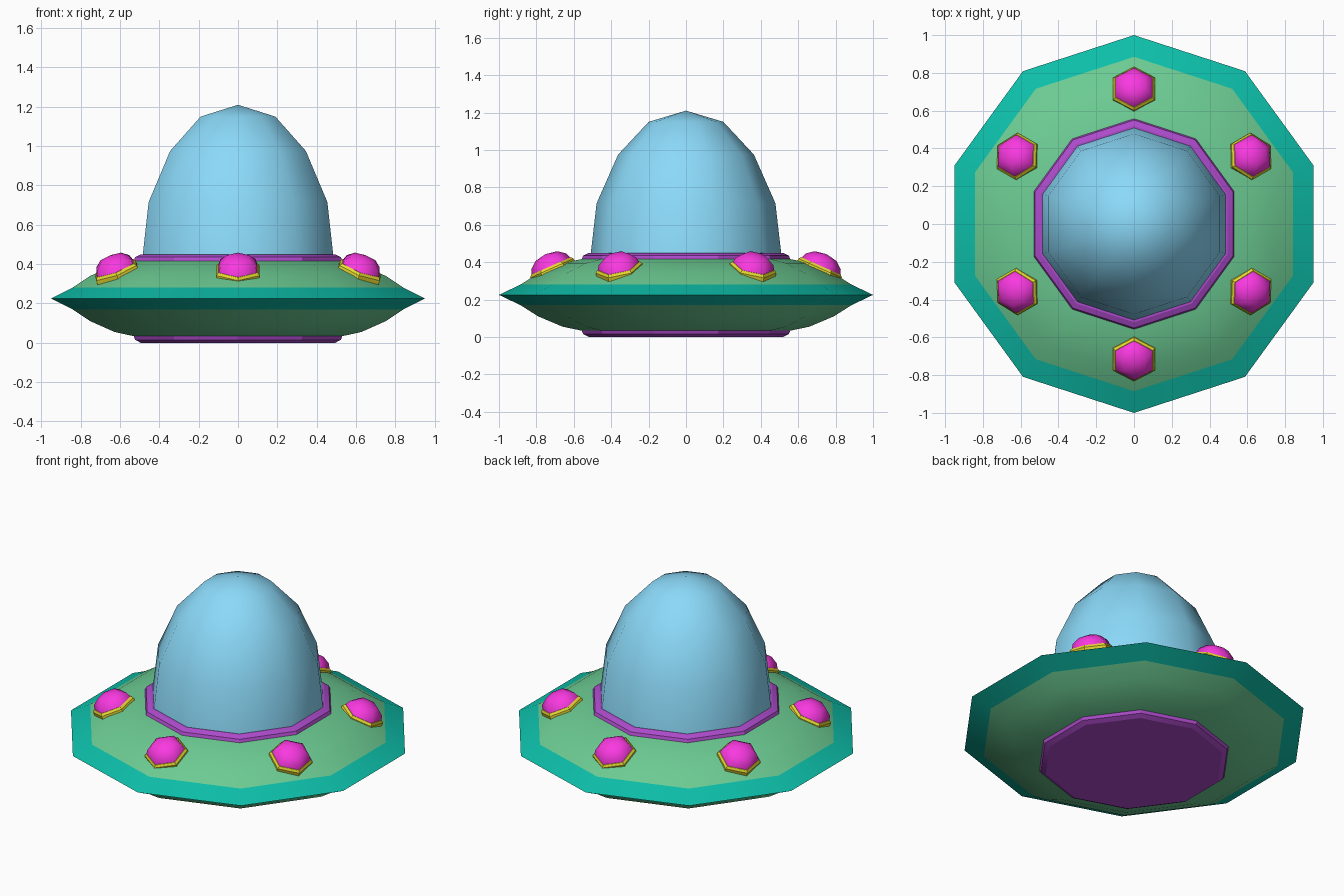
import bpy, bmesh
from math import sin, cos, pi, radians
from mathutils import Matrix

if "Cube" in bpy.data.objects:
    bpy.data.objects.remove(bpy.data.objects["Cube"])


def material(name, rgb):
    m = bpy.data.materials.new(name)
    m.diffuse_color = (*rgb, 1)
    m.use_nodes = True
    m.node_tree.nodes["Principled BSDF"].inputs["Base Color"].default_value = m.diffuse_color
    return m


GREEN = material("green", (0.15, 0.60, 0.29))
TEAL = material("teal", (0.004, 0.52, 0.40))
BLUE = material("sky_blue", (0.26, 0.70, 0.95))
PURPLE = material("purple", (0.42, 0.07, 0.60))
PINK = material("magenta", (0.95, 0.04, 0.75))
YELLOW = material("yellow", (0.80, 0.70, 0.03))


def lathe(name, profile, sides, mat, start=0.0, angle=60, matrix=None):
    """Revolve (radius, z) points about z; radius 0 becomes a pole."""
    bm = bmesh.new()
    rings = []
    for r, z in profile:
        if r == 0:
            rings.append([bm.verts.new((0, 0, z))] * sides)
        else:
            rings.append([bm.verts.new((r * cos(start + 2 * pi * i / sides),
                                        r * sin(start + 2 * pi * i / sides), z))
                          for i in range(sides)])
    for a, b in zip(rings, rings[1:]):
        for i in range(sides):
            j = (i + 1) % sides
            quad = list(dict.fromkeys((a[i], a[j], b[j], b[i])))
            bm.faces.new(quad)
    mesh = bpy.data.meshes.new(name)
    bm.to_mesh(mesh)
    bm.free()
    mesh.materials.append(mat)
    ob = bpy.data.objects.new(name, mesh)
    bpy.context.collection.objects.link(ob)
    if matrix:
        ob.matrix_world = matrix
    bpy.ops.object.select_all(action='DESELECT')
    ob.select_set(True)
    bpy.context.view_layer.objects.active = ob
    bpy.ops.object.shade_smooth_by_angle(angle=radians(angle))
    return ob


MID = 0.225   # height of the saucer's symmetry plane
TURN = pi / 2  # a decagon corner points along y

# Saucer: mirrored upper and lower green hulls with a sharp teal rim
lower = [(0.54, 0.03), (0.66, 0.055), (0.79, 0.11), (0.885, 0.17)]
upper = [(r, 2 * MID - z) for r, z in reversed(lower)]
lathe("lower_hull", lower, 10, GREEN, TURN)
lathe("upper_hull", upper, 10, GREEN, TURN)
lathe("rim", [lower[-1], (1.0, MID), upper[0]], 10, TEAL, TURN)

# Purple belly plate and the matching collar under the dome
plate = [(0, 0), (0.52, 0), (0.55, 0.015), (0.56, 0.04)]
collar = [(r, 2 * MID - z) for r, z in reversed(plate)]
lathe("belly_plate", plate, 10, PURPLE, TURN, 25)
lathe("dome_collar", collar, 10, PURPLE, TURN, 25)

# Tall canopy
lathe("dome", [(0.51, 0.44), (0.478, 0.715), (0.363, 0.975),
               (0.20, 1.15), (0, 1.21)], 10, BLUE, TURN)

# Six hexagonal lights tilted onto the upper hull
for k in range(6):
    place = (Matrix.Rotation(radians(30 + 60 * k), 4, 'Z')
             @ Matrix.Translation((0.715, 0, 0.363))
             @ Matrix.Rotation(radians(24), 4, 'Y'))
    lathe(f"light_bezel_{k + 1}", [(0, -0.025), (0.127, -0.025), (0.127, 0.005),
                                   (0.116, 0.018), (0, 0.018)],
          6, YELLOW, angle=30, matrix=place)
    lathe(f"light_{k + 1}", [(0.115, 0.012), (0.103, 0.045), (0.064, 0.076), (0, 0.088)],
          6, PINK, matrix=place)
